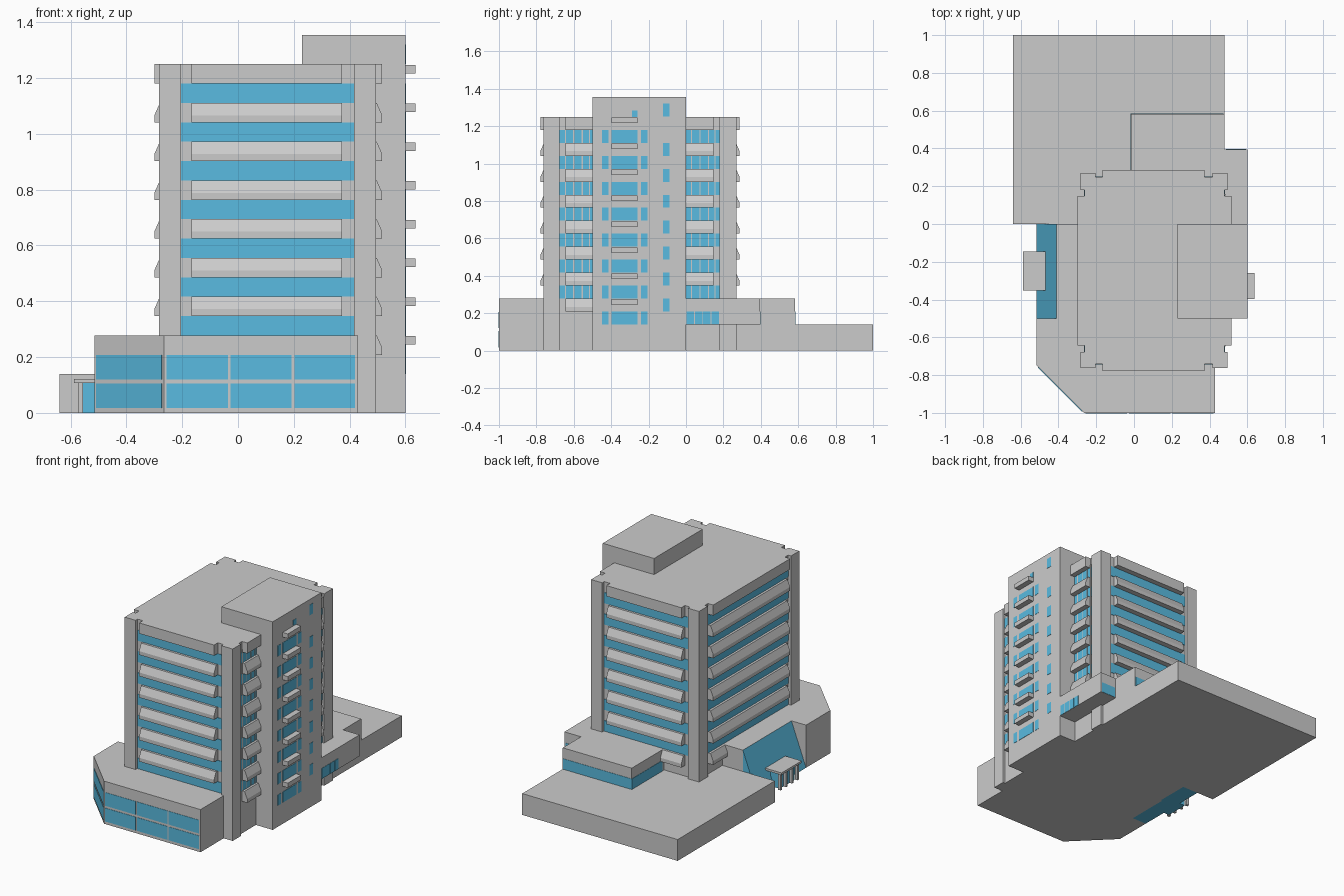
import bpy, bmesh
from mathutils import Vector

if "Cube" in bpy.data.objects:
    bpy.data.objects.remove(bpy.data.objects["Cube"])

glass = bpy.data.materials.new("blue_glass")
glass.diffuse_color = (0.1, 0.5, 0.75, 1)
glass.use_nodes = True
glass.node_tree.nodes["Principled BSDF"].inputs["Base Color"].default_value = glass.diffuse_color
H = 1.25 / 9          # storey height
HALF = H / 2          # window band / spandrel height


def prism(name, pts, vec, mat=None):
    """Extrude a planar 3D outline along a vector."""
    bm = bmesh.new()
    face = bm.faces.new([bm.verts.new(p) for p in pts])
    res = bmesh.ops.extrude_face_region(bm, geom=[face])
    bmesh.ops.translate(bm, vec=Vector(vec),
                        verts=[g for g in res["geom"] if isinstance(g, bmesh.types.BMVert)])
    bmesh.ops.recalc_face_normals(bm, faces=bm.faces)
    me = bpy.data.meshes.new(name)
    bm.to_mesh(me)
    bm.free()
    ob = bpy.data.objects.new(name, me)
    bpy.context.collection.objects.link(ob)
    if mat:
        me.materials.append(mat)
    return ob


def box(name, x0, x1, y0, y1, z0, z1, mat=None):
    return prism(name, [(x0, y0, z0), (x1, y0, z0), (x1, y1, z0), (x0, y1, z0)],
                 (0, 0, z1 - z0), mat)


def slab(name, outline, z0, z1, mat=None):
    return prism(name, [(x, y, z0) for x, y in outline], (0, 0, z1 - z0), mat)


# Tower body with a glass band on each storey
X0, X1, Y0, Y1 = -0.262, 0.479, -0.741, 0.249
box("tower_body", X0, X1, Y0, Y1, 0, 1.25)
e = 0.003
for k in range(2, 9):
    box("tower_window_band", X0 - e, X1 + e, Y0 - e, Y1 + e, k * H, k * H + HALF, glass)

# Corner columns
for x0, x1 in ((-0.283, -0.204), (0.415, 0.495)):
    for y0, y1 in ((-0.762, -0.677), (0.18, 0.27)):
        box("corner_column", x0, x1, y0, y1, 0, 1.25)

# Balconies with sloped fronts, and a straight parapet at the top.
# Each side: start point on wall, run vector, outward direction
sides = [
    ((-0.167, Y0), (0.54, 0), (0, -1)),
    ((-0.167, Y1), (0.54, 0), (0, 1)),
    ((X0, -0.643), (0, 0.791), (-1, 0)),
    ((X1, -0.643), (0, 0.143), (1, 0)),
    ((X1, 0.0), (0, 0.148), (1, 0)),
]
D = 0.038
for (px, py), run, (nx, ny) in sides:
    for k in range(2, 10):
        t = k * H
        prof = [(-0.01, t - HALF), (D, t - HALF), (D, t - 0.045), (0.018, t), (-0.01, t)]
        if k == 9:
            prof = [(-0.01, t - HALF), (D, t - HALF), (D, t), (-0.01, t)]
        prism("roof_parapet" if k == 9 else "balcony",
              [(px + nx * d, py + ny * d, z) for d, z in prof], (*run, 0))

# Thin mullions on the right-hand tower windows
for y in (-0.645, -0.6, -0.555, -0.515, 0.03, 0.075, 0.12, 0.155):
    box("window_mullion", X1 - 0.01, X1 + 0.005, y - 0.003, y + 0.003, 2 * H, 1.2)

# Stair and lift core with windows and small balconies
box("service_core", 0.23, 0.60, -0.5, 0, 0, 1.355)
for k in range(1, 9):
    for y0, y1 in ((-0.45, -0.415), (-0.397, -0.258), (-0.24, -0.207)):
        box("core_window", 0.59, 0.602, y0, y1, k * H, k * H + HALF, glass)
    if k > 1:
        box("core_stair_window", 0.59, 0.602, -0.123, -0.087, k * H - HALF, k * H, glass)
box("core_stair_window", 0.59, 0.602, -0.123, -0.087, 1.253, 1.32, glass)
box("core_roof_door", 0.59, 0.602, -0.29, -0.258, 1.25, 1.285, glass)
for k in range(2, 10):
    box("core_balcony", 0.59, 0.637, -0.397, -0.26, k * H - 0.033, k * H - 0.003)

# Front podium with a chamfered corner
slab("front_podium", [(0.43, -1), (-0.265, -1), (-0.515, -0.75), (-0.515, -0.5),
                      (-0.41, -0.5), (-0.41, 0), (0.43, 0)], 0, 2 * H)
for z0, z1 in ((0.018, 0.105), (0.12, 0.207)):
    for x0, x1 in ((-0.257, -0.036), (-0.026, 0.192), (0.202, 0.42)):
        box("podium_window", x0, x1, -1.002, -0.99, z0, z1, glass)
    a, b, o = Vector((-0.507, -0.758)), Vector((-0.273, -0.992)), Vector((-0.002, -0.002))
    slab("chamfer_window", [a + o, b + o, b - 3 * o, a - 3 * o], z0, z1, glass)

# Sloping glass lobby wall
prism("lobby_glass", [(-0.515, -0.5, 0), (-0.40, -0.5, 0), (-0.40, -0.5, 0.277),
                      (-0.41, -0.5, 0.277)], (0, 0.5, 0), glass)

# Entrance porch
box("porch_roof", -0.587, -0.46, -0.352, -0.145, 0.107, 0.121)
box("porch_glass", -0.556, -0.49, -0.325, -0.172, 0, 0.107, glass)
for y in (-0.335, -0.28, -0.217, -0.162):
    box("porch_post", -0.574, -0.556, y - 0.008, y + 0.008, 0, 0.107)

# Low rear block and the upper rear level above it
box("rear_block", -0.64, 0.48, 0, 1, 0, H)
slab("rear_upper_level", [(-0.017, 0), (0.60, 0), (0.60, 0.395), (0.48, 0.395),
                          (0.48, 0.583), (-0.017, 0.583)], H, 2 * H)
z0, z1 = H + 0.001, H + HALF
box("rear_window_band", -0.019, 0.475, 0.27, 0.585, z0, z1, glass)
box("rear_side_window", 0.488, 0.592, 0.38, 0.397, z0, z1, glass)
for i in range(4):
    box("right_side_window", 0.59, 0.602, 0.004 + i * 0.044, 0.044 + i * 0.044, z0, z1, glass)
